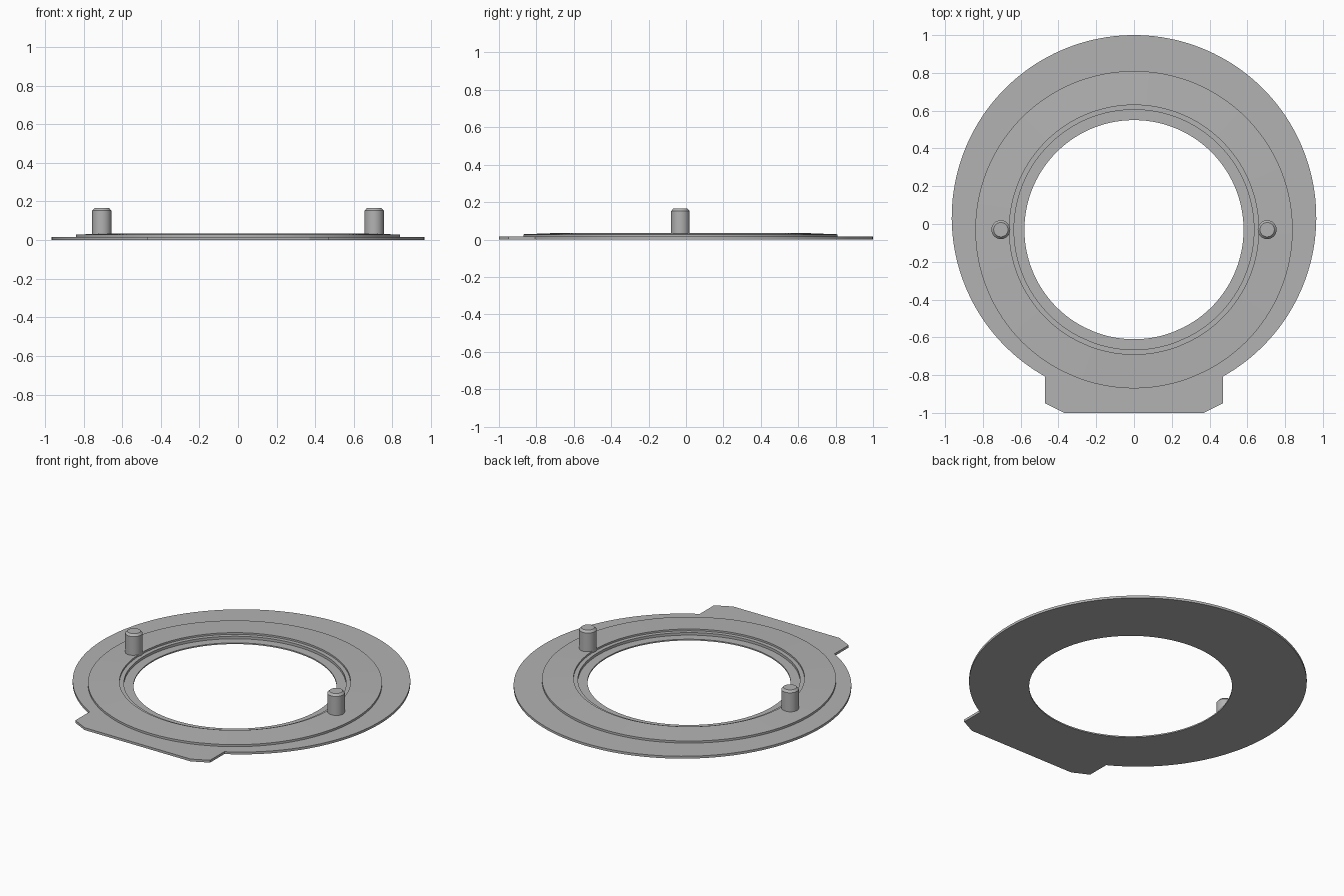
import bpy, bmesh, math

cube = bpy.data.objects.get("Cube")
if cube:
    bpy.data.objects.remove(cube, do_unlink=True)

grey = bpy.data.materials.new("satin grey")
grey.use_nodes = True
colour = (0.45, 0.45, 0.45, 1)
grey.diffuse_color = colour
grey.node_tree.nodes["Principled BSDF"].inputs["Base Color"].default_value = colour

CENTRE_Y = -0.03          # axis of the bore and the raised ring
FLANGE_Y, FLANGE_R = 0.035, 0.965
TAB_X, TAB_CHAMFER_X = 0.47, 0.37


def loft(name, rings, location=(0, 0, 0), closed=False):
    """Skin equal-length rings; closed joins last to first, otherwise caps both ends."""
    bm = bmesh.new()
    loops = [[bm.verts.new(p) for p in ring] for ring in rings]
    pairs = list(zip(loops, loops[1:]))
    if closed:
        pairs.append((loops[-1], loops[0]))
    else:
        bm.faces.new(loops[0])
        bm.faces.new(loops[-1])
    n = len(loops[0])
    for a, b in pairs:
        for i in range(n):
            j = (i + 1) % n
            bm.faces.new((a[i], a[j], b[j], b[i]))
    bmesh.ops.recalc_face_normals(bm, faces=bm.faces)
    mesh = bpy.data.meshes.new(name)
    bm.to_mesh(mesh)
    bm.free()
    mesh.materials.append(grey)
    obj = bpy.data.objects.new(name, mesh)
    obj.location = location
    bpy.context.collection.objects.link(obj)
    bpy.ops.object.select_all(action="DESELECT")
    obj.select_set(True)
    bpy.context.view_layer.objects.active = obj
    bpy.ops.object.shade_smooth_by_angle(angle=math.radians(25))
    return obj


# Flange outline: a large arc closed by a chamfered tab at the front
start = -math.acos(TAB_X / FLANGE_R)
sweep = math.pi - 2 * start
outline = []
for i in range(141):
    a = start + sweep * i / 140
    outline.append((FLANGE_R * math.cos(a), FLANGE_Y + FLANGE_R * math.sin(a)))
outline.append((-TAB_X, -0.95))
for i in range(25):
    outline.append((TAB_CHAMFER_X * (i / 12 - 1), -1.0))
outline.append((TAB_X, -0.95))
angles = [math.atan2(y - CENTRE_Y, x) for x, y in outline]


def circle(r, z):
    return [(r * math.cos(a), CENTRE_Y + r * math.sin(a), z) for a in angles]


# Plate with raised, gently coned ring and stepped bore
profile = [(0.84, 0.015), (0.84, 0.028), (0.66, 0.035), (0.66, 0.024),
           (0.635, 0.024), (0.635, 0.008), (0.58, 0.008), (0.58, 0)]
rings = [[(x, y, z) for x, y in outline] for z in (0, 0.015)]
rings += [circle(r, z) for r, z in profile]
loft("flange_plate", rings, closed=True)

# Pair of chamfered locating pins
for side, x in (("left", 0.705), ("right", -0.705)):
    pin = [[(r * math.cos(math.tau * i / 32), r * math.sin(math.tau * i / 32), z)
            for i in range(32)]
           for r, z in ((0.05, 0.02), (0.05, 0.152), (0.038, 0.165))]
    loft(side + "_pin", pin, (x, CENTRE_Y, 0))
